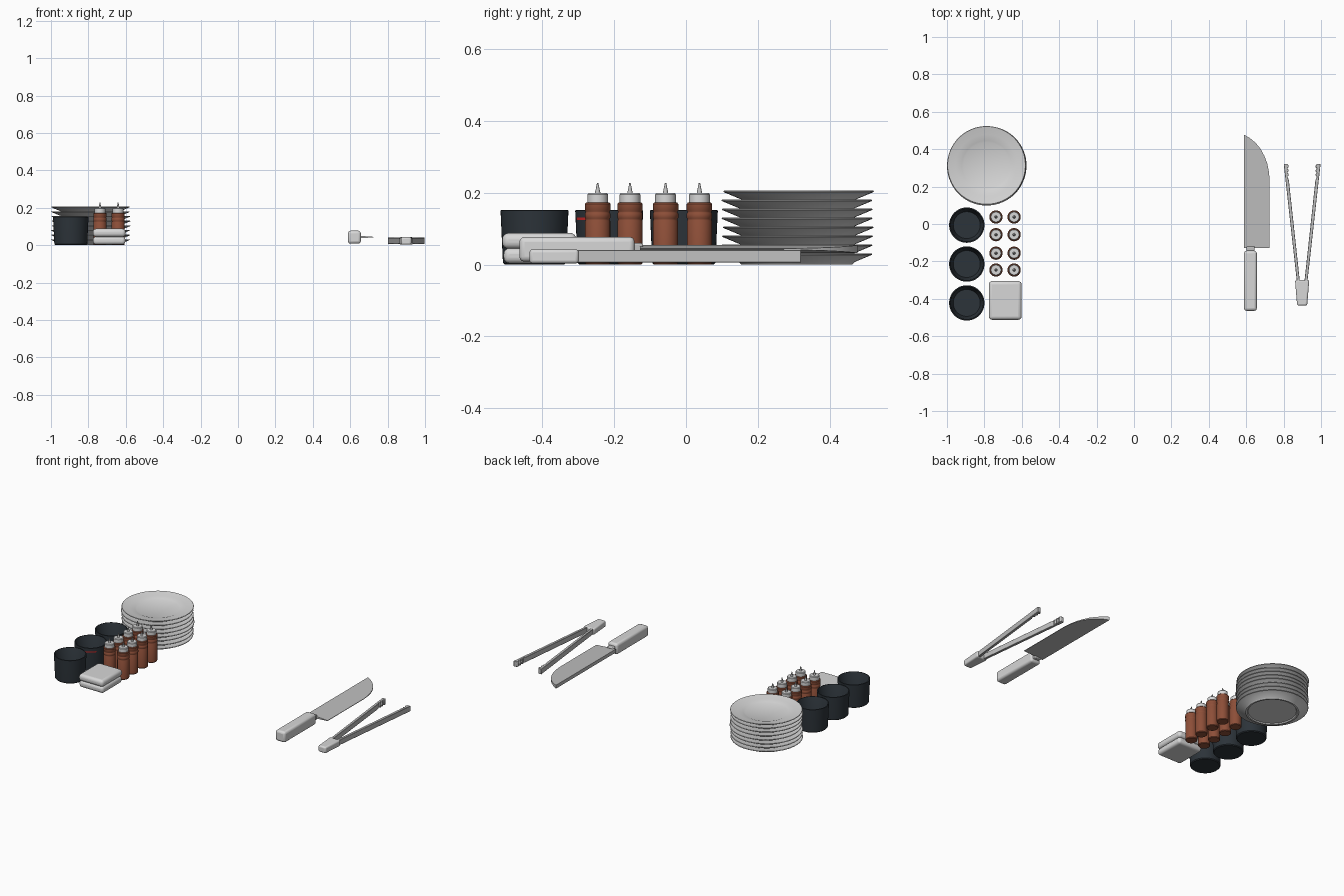
import bpy, bmesh, math, random

if "Cube" in bpy.data.objects:
    bpy.data.objects.remove(bpy.data.objects["Cube"])

random.seed(4)


def material(name, rgb):
    m = bpy.data.materials.new(name)
    m.diffuse_color = (*rgb, 1)
    m.use_nodes = True
    m.node_tree.nodes["Principled BSDF"].inputs["Base Color"].default_value = m.diffuse_color
    return m


WHITE = material("white", (0.68, 0.68, 0.68))
STEEL = material("steel", (0.52, 0.52, 0.52))
DARK = material("dark_slate", (0.025, 0.033, 0.041))
BROWN = material("sauce_brown", (0.27, 0.078, 0.04))
RED = material("red", (0.6, 0.02, 0.02))


def finish(name, bm, mat, bevel=0, segments=3, angle=35):
    bmesh.ops.recalc_face_normals(bm, faces=bm.faces)
    me = bpy.data.meshes.new(name)
    bm.to_mesh(me)
    bm.free()
    me.materials.append(mat)
    ob = bpy.data.objects.new(name, me)
    bpy.context.collection.objects.link(ob)
    if bevel:
        mod = ob.modifiers.new("bevel", "BEVEL")
        mod.width, mod.segments, mod.limit_method = bevel, segments, "ANGLE"
    bpy.ops.object.select_all(action="DESELECT")
    ob.select_set(True)
    bpy.context.view_layer.objects.active = ob
    bpy.ops.object.shade_smooth_by_angle(angle=math.radians(angle))
    return ob


def lathe(name, profile, loc, mat, steps=48):
    """Revolve (radius, z) points that start and end on the axis."""
    bm = bmesh.new()
    vs = [bm.verts.new((r, 0, z)) for r, z in profile]
    es = [bm.edges.new(p) for p in zip(vs, vs[1:])]
    bmesh.ops.spin(bm, geom=vs + es, cent=(0, 0, 0), axis=(0, 0, 1),
                   angle=math.tau, steps=steps, use_merge=True)
    bmesh.ops.remove_doubles(bm, verts=bm.verts, dist=1e-5)
    ob = finish(name, bm, mat)
    ob.location = loc
    return ob


def slab(name, pts, z0, z1, mat, bevel=0, segments=3):
    """Extrude an xy outline from z0 to z1."""
    bm = bmesh.new()
    f = bm.faces.new([bm.verts.new((x, y, z0)) for x, y in pts])
    top = bmesh.ops.extrude_face_region(bm, geom=[f])["geom"]
    bmesh.ops.translate(bm, vec=(0, 0, z1 - z0),
                        verts=[v for v in top if isinstance(v, bmesh.types.BMVert)])
    return finish(name, bm, mat, bevel, segments)


def rect(x0, x1, y0, y1):
    return [(x0, y0), (x1, y0), (x1, y1), (x0, y1)]


# Stack of eight plates, each slightly out of line
PLATE = [(0, .006), (.14, .006), (.145, 0), (.155, 0), (.161, .007), (.209, .027),
         (.21, .029), (.208, .031), (.165, .0215), (.132, .0165), (.122, .012), (0, .012)]
for i in range(8):
    jx, jy = random.uniform(-.003, .003), random.uniform(-.003, .003)
    lathe(f"plate_{i + 1}", PLATE, (-.787 + jx, .311 + jy, i * .025), WHITE, 64)

# Three open pots
POT = [(0, 0), (.083, 0), (.088, .005), (.0945, .147), (.0945, .151), (.089, .152),
       (.086, .148), (.079, .03), (.072, .012), (0, .012)]
POT_Y = (-.422, -.214, -.006)
for i, y in enumerate(POT_Y):
    lathe(f"pot_{i + 1}", POT, (-.894, y, 0), DARK)

# Small red mark on the middle pot
bm = bmesh.new()
rows = []
for z in (.124, .131):
    r = .088 + .0065 * (z - .005) / .142 + .001
    rows.append([bm.verts.new((-.894 + r * math.cos(a), POT_Y[1] + r * math.sin(a), z))
                 for a in [math.radians(286 + 5 * k) for k in range(9)]])
for k in range(8):
    bm.faces.new((rows[0][k], rows[0][k + 1], rows[1][k + 1], rows[1][k]))
finish("pot_mark", bm, RED)

# Eight squeeze bottles: body, cap and nozzle
BODY = [(0, 0), (.032, 0), (.035, .004), (.035, .121), (.0335, .124), (.0335, .127),
        (.0355, .13), (.0355, .142), (.0335, .145), (.0335, .148), (.0355, .151),
        (.0355, .169), (.032, .173), (0, .173)]
CAP = [(0, .172), (.029, .172), (.029, .195), (.026, .199), (.008, .199), (0, .199)]
NOZZLE = [(0, .198), (.008, .198), (.0065, .204), (.002, .227), (0, .227)]
for x in (-.738, -.641):
    for y in (-.246, -.156, -.057, .0375):
        lathe("bottle_body", BODY, (x, y, 0), BROWN, 32)
        lathe("bottle_cap", CAP, (x, y, 0), WHITE, 32)
        lathe("bottle_nozzle", NOZZLE, (x, y, 0), STEEL, 16)

# Folded cloth in two thick layers
slab("cloth_lower", rect(-.775, -.602, -.508, -.308), .003, .046, WHITE, .017, 4)
slab("cloth_upper", rect(-.776, -.601, -.512, -.305), .044, .088, WHITE, .018, 4)

# Knife blade: wedge section, thick at the spine and thin at the edge
SPINE, EDGE, BLADE_Z = .587, .725, .043
outline = [(SPINE, -.128), (EDGE, -.128), (EDGE, .24), (.721, .28), (.712, .325),
           (.698, .362), (.677, .402), (.65, .434), (.62, .459), (SPINE, .478)]
blade = slab("knife_blade", outline, -1, 1, STEEL)
for v in blade.data.vertices:
    half = .011 - .0095 * (v.co.x - SPINE) / (EDGE - SPINE)
    v.co.z = BLADE_Z + math.copysign(half, v.co.z)

# Knife collar and handle
slab("knife_collar", rect(.602, .645, -.148, -.12), .026, .06, STEEL, .005, 2)
slab("knife_handle", rect(.588, .657, -.464, -.143), .008, .077, WHITE, .014, 3)

# Tongs: grip block and two spreading arms with scalloped tips
CX = .899
slab("tongs_grip", [(CX - .027, -.436), (CX + .027, -.436), (CX + .038, -.299),
                    (CX - .038, -.299)], .003, .043, WHITE, .009, 3)
for side, s in (("left", -1), ("right", 1)):
    pts = [(.012, -.31), (.028, -.31), (.0985, .321), (.079, .321)]
    for k in range(3):
        y = .312 - k * .022
        pts += [(.072, y), (.072, y - .009), (.078, y - .013), (.078, y - .018)]
    pts.append((.071, .235))
    slab(f"tongs_arm_{side}", [(CX + s * x, y) for x, y in pts], .006, .04, STEEL, .0015, 1)
